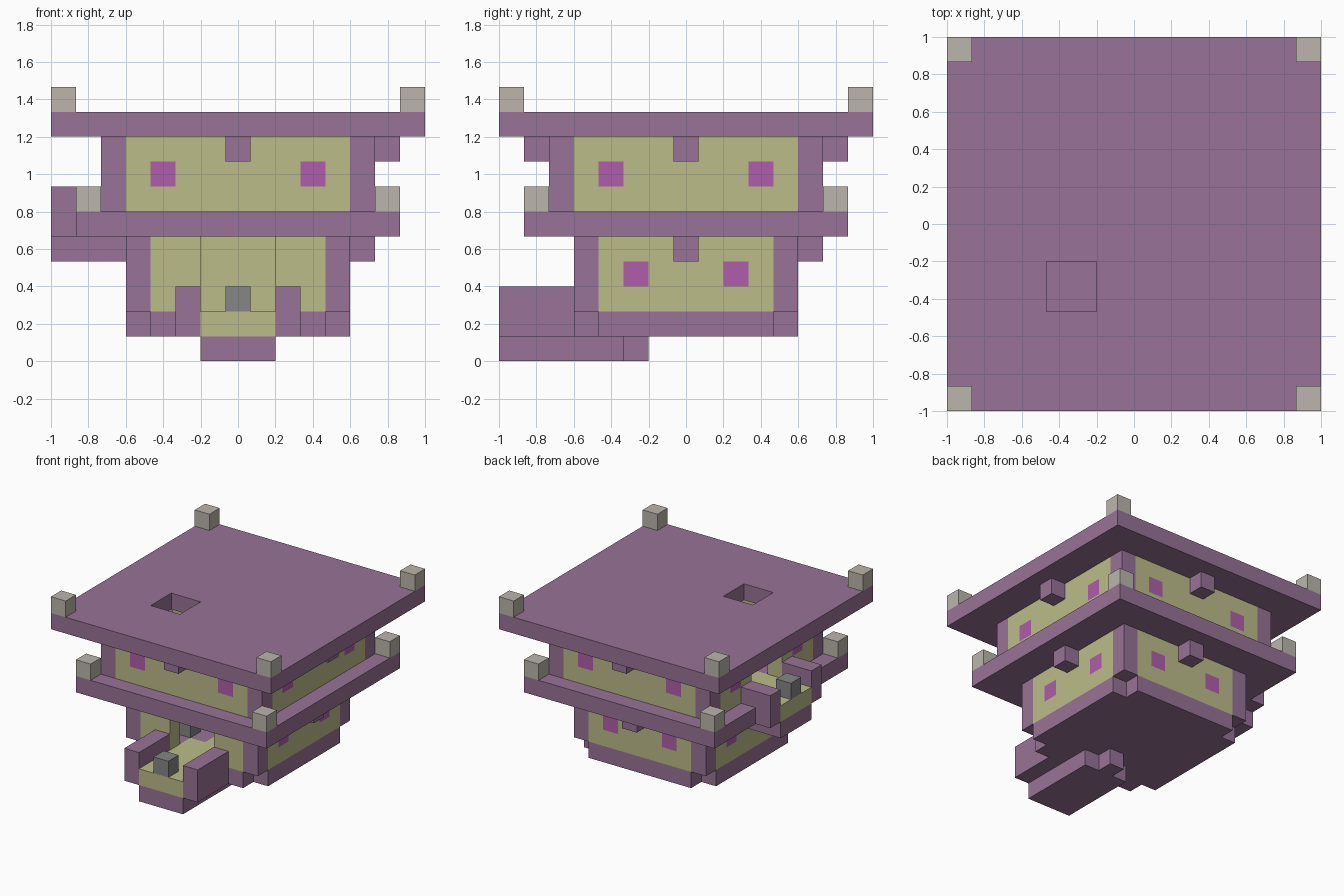
import bpy
import bmesh
from mathutils import Vector

cube = bpy.data.objects.get("Cube")
if cube:
    bpy.data.objects.remove(cube, do_unlink=True)

U = 2 / 15   # one building block


def material(name, rgb):
    m = bpy.data.materials.new(name)
    m.use_nodes = True
    m.diffuse_color = (*rgb, 1)
    node = next(n for n in m.node_tree.nodes if n.type == 'BSDF_PRINCIPLED')
    node.inputs["Base Color"].default_value = (*rgb, 1)
    return m


PURPLE = material("mauve_purple", (0.314, 0.171, 0.309))
YELLOW = material("pale_yellow", (0.503, 0.503, 0.254))
MAGENTA = material("magenta", (0.429, 0.114, 0.402))
STONE = material("light_stone", (0.497, 0.462, 0.413))
GREY = material("grey_stone", (0.238, 0.238, 0.238))


def box(x, y, z):
    """Set of block cells; each argument is an index or an inclusive (low, high)."""
    spans = [range(s, s + 1) if isinstance(s, int) else range(s[0], s[1] + 1)
             for s in (x, y, z)]
    return {(i, j, k) for i in spans[0] for j in spans[1] for k in spans[2]}


def corners(lo, hi, z):
    return set().union(*(box(x, y, z) for x in (lo, hi) for y in (lo, hi)))


def ring(lo, hi, z):
    return box((lo, hi), (lo, hi), z) - box((lo + 1, hi - 1), (lo + 1, hi - 1), z)


def part(name, mat, cells):
    """Outer skin of a group of blocks, merged into large flat faces."""
    bm = bmesh.new()
    for cell in sorted(cells):
        for axis in range(3):
            for side in (0, 1):
                near = list(cell)
                near[axis] += 2 * side - 1
                if tuple(near) in cells:
                    continue
                a, b, n = (Vector([int(i == (axis + s) % 3) for i in range(3)]) for s in (1, 2, 0))
                base = Vector(cell) + n * side
                quad = [base, base + a, base + a + b, base + b]
                if side == 0:
                    quad.reverse()
                bm.faces.new([bm.verts.new((p - Vector((7.5, 7.5, 0))) * U) for p in quad])
    bmesh.ops.remove_doubles(bm, verts=bm.verts[:], dist=U / 100)
    bmesh.ops.dissolve_limit(bm, angle_limit=0.01, verts=bm.verts[:], edges=bm.edges[:])
    mesh = bpy.data.meshes.new(name)
    bm.to_mesh(mesh)
    bm.free()
    mesh.materials.append(mat)
    obj = bpy.data.objects.new(name, mesh)
    bpy.context.collection.objects.link(obj)
    return obj


def windows(lo, hi, near, far, z, skip_front=False):
    """Pairs of window blocks in each wall of a storey."""
    cells = set()
    for p in (near, far):
        for wall in (lo, hi):
            cells |= box(wall, p, z)
            if not (skip_front and wall == lo):
                cells |= box(p, wall, z)
    return cells


# Entrance porch with its walkway reaching into the room
porch_floor = box((6, 8), (0, 4), 1) | box(7, 5, 1)
part("porch_base", PURPLE, box((6, 8), (0, 4), 0) | box(7, 5, 0))
part("porch_floor", YELLOW, porch_floor)
for side, x in (("right", 5), ("left", 9)):
    part("porch_rail_" + side, PURPLE, box(x, (0, 2), (1, 2)))
part("porch_block", GREY, box(7, 0, 2))

# Side balcony, built like the porch one storey up
balcony_base = box((0, 4), (6, 8), 4) | box(5, 7, 4)
balcony_floor = box((0, 4), (6, 8), 5) | box(5, 7, 5)
balcony_rails = box((0, 1), 5, (5, 6)) | box((0, 1), 9, (5, 6))
part("balcony_base", PURPLE, balcony_base)
part("balcony_floor", YELLOW, balcony_floor)
part("balcony_rails", PURPLE, balcony_rails)
part("balcony_block", GREY, box(0, 7, 6))

# Lower storey
part("ground_slab", PURPLE,
     box((3, 11), (3, 11), 1) - corners(3, 11, 1) - porch_floor)
low_posts = corners(3, 11, (2, 4))
low_windows = windows(3, 11, 5, 9, 3, skip_front=True)
low_door = box((6, 8), 3, (2, 4))
part("lower_posts", PURPLE, low_posts)
part("lower_windows", MAGENTA, low_windows)
part("lower_walls", YELLOW,
     ring(3, 11, (2, 4)) - low_posts - low_windows - low_door - balcony_base)
part("lower_beam_ends", PURPLE, box(12, 7, 4) | box(7, 12, 4))
part("room_block", GREY, box(5, 5, 2))

# Terrace between the storeys
part("terrace", PURPLE, box((1, 13), (1, 13), 5) - balcony_floor - balcony_rails)
part("terrace_corner_blocks", STONE, corners(1, 13, 6))

# Upper storey
up_posts = corners(2, 12, (6, 8))
up_windows = windows(2, 12, 4, 10, 7)
up_door = box(2, (6, 8), (6, 8))
part("upper_posts", PURPLE, up_posts)
part("upper_windows", MAGENTA, up_windows)
part("upper_walls", YELLOW, ring(2, 12, (6, 8)) - up_posts - up_windows - up_door)
part("upper_beam_ends", PURPLE, box(13, 7, 8) | box(7, 13, 8) | box(7, 1, 8))

# Flat roof with a hatch
part("roof", PURPLE, box((0, 14), (0, 14), 9) - box((4, 5), (4, 5), 9))
part("roof_corner_blocks", STONE, corners(0, 14, 10))
